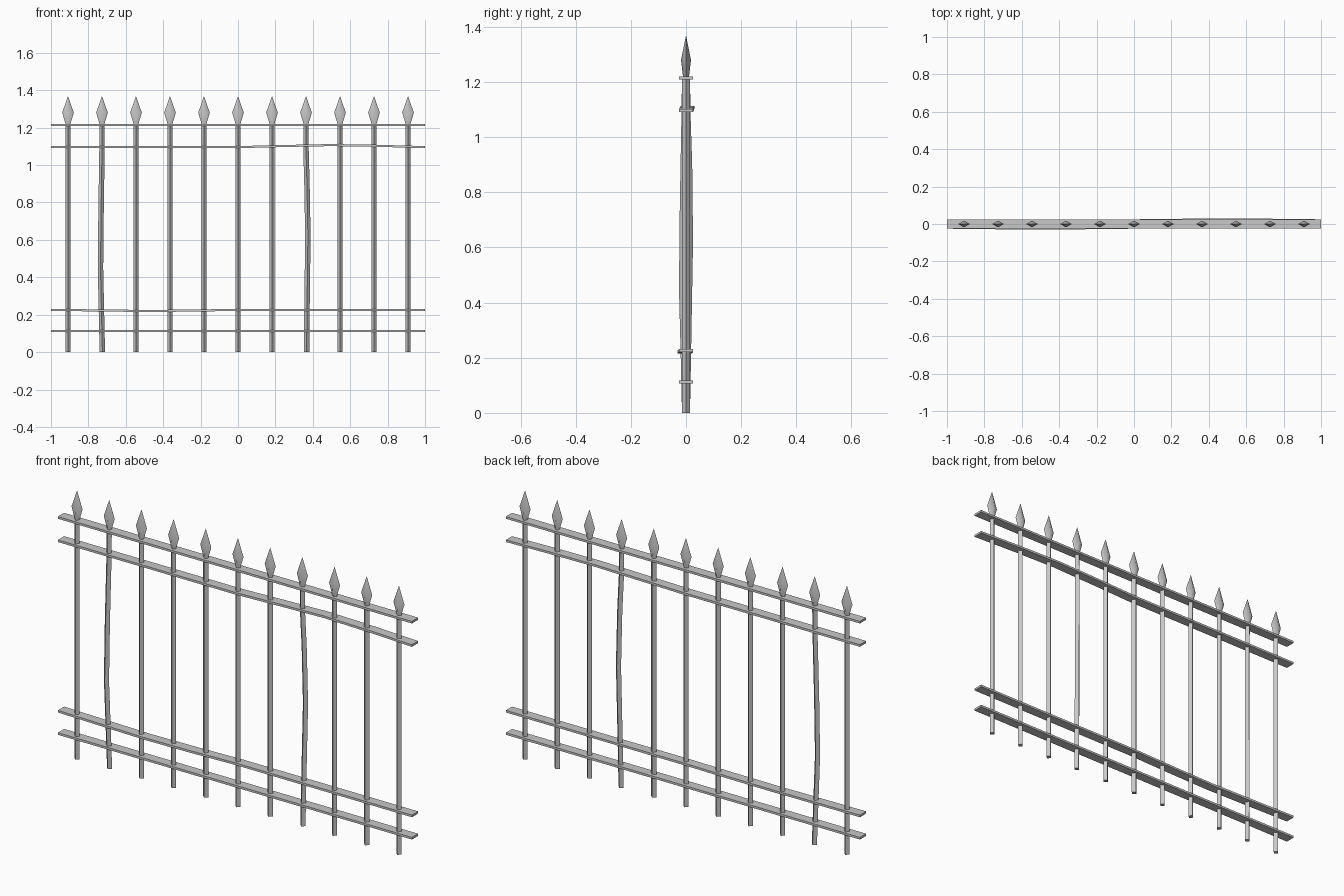
import bpy
import bmesh
from math import cos, sin, pi, radians
from mathutils import Vector

cube = bpy.data.objects.get("Cube")
if cube:
    bpy.data.objects.remove(cube, do_unlink=True)

iron = bpy.data.materials.new("grey iron")
iron.use_nodes = True
grey = (0.58, 0.58, 0.58, 1)
iron.diffuse_color = grey
iron.node_tree.nodes["Principled BSDF"].inputs["Base Color"].default_value = grey


def loft(name, sections, sharp_angle):
    """Skin a row of equal-sized cross-sections and cap both ends."""
    bm = bmesh.new()
    rings = [[bm.verts.new(p) for p in s] for s in sections]
    for a, b in zip(rings, rings[1:]):
        for i in range(len(a)):
            j = (i + 1) % len(a)
            bm.faces.new((a[i], a[j], b[j], b[i]))
    bm.faces.new(rings[0])
    bm.faces.new(rings[-1])
    bmesh.ops.recalc_face_normals(bm, faces=bm.faces)
    for face in bm.faces:
        face.smooth = True
    mesh = bpy.data.meshes.new(name)
    bm.to_mesh(mesh)
    bm.free()
    mesh.set_sharp_from_angle(angle=radians(sharp_angle))
    mesh.materials.append(iron)
    obj = bpy.data.objects.new(name, mesh)
    bpy.context.collection.objects.link(obj)


def diamond(x, y, z, rx, ry):
    angles = [pi * i / 2 for i in range(4)]
    return [Vector((x + rx * cos(a), y + ry * sin(a), z)) for a in angles]


def bar(name, x, path):
    """Four-sided upright, corner forward, along (x offset, y offset, z) points."""
    loft(name, [diamond(x + dx, dy, z, 0.0145, 0.0145) for dx, dy, z in path], 40)


def rail(name, path):
    """Flat strip along (x, y, z) points."""
    w, t = 0.025, 0.0055
    corners = ((-w, -t), (w, -t), (w, t), (-w, t))
    loft(name, [[Vector((x, y + a, z + b)) for a, b in corners] for x, y, z in path], 40)


# Uprights, two of them bent, each with a spearhead
TOP = 1.22
straight = [(0, 0, 0), (0, 0, TOP)]
bends = {
    1: [(0.002, 0, 0), (-0.003, -0.005, 0.22), (-0.008, -0.011, 0.45),
        (-0.005, -0.008, 0.75), (0, -0.002, 1.08), (0, 0, TOP)],
    7: [(0.003, 0, 0), (0.005, 0.004, 0.22), (0.01, 0.011, 0.62),
        (0.005, 0.008, 0.9), (0, 0.002, 1.08), (0, 0, TOP)],
}
spear = [(TOP, 0.013, 0.011), (1.28, 0.031, 0.018), (1.368, 0.0004, 0.0003)]
for i in range(11):
    x = (i - 5) * 0.1818
    bar(f"upright_bar_{i + 1}", x, bends.get(i, straight))
    loft(f"spearhead_{i + 1}", [diamond(x, 0, z, rx, ry) for z, rx, ry in spear], 70)

# Straight outer rails
for name, z in (("bottom_rail", 0.112), ("top_rail", 1.215)):
    rail(name, [(-1, 0, z), (1, 0, z)])

# Slightly bowed inner rails
rail("lower_middle_rail", [(-1, 0, 0.226), (-0.75, -0.003, 0.223), (-0.5, -0.005, 0.22),
                           (-0.25, -0.003, 0.222), (0, 0, 0.226), (1, 0, 0.226)])
rail("upper_middle_rail", [(-1, 0, 1.096), (0, 0, 1.096), (0.25, 0.003, 1.102),
                           (0.5, 0.005, 1.107), (0.75, 0.003, 1.103), (1, 0, 1.096)])
